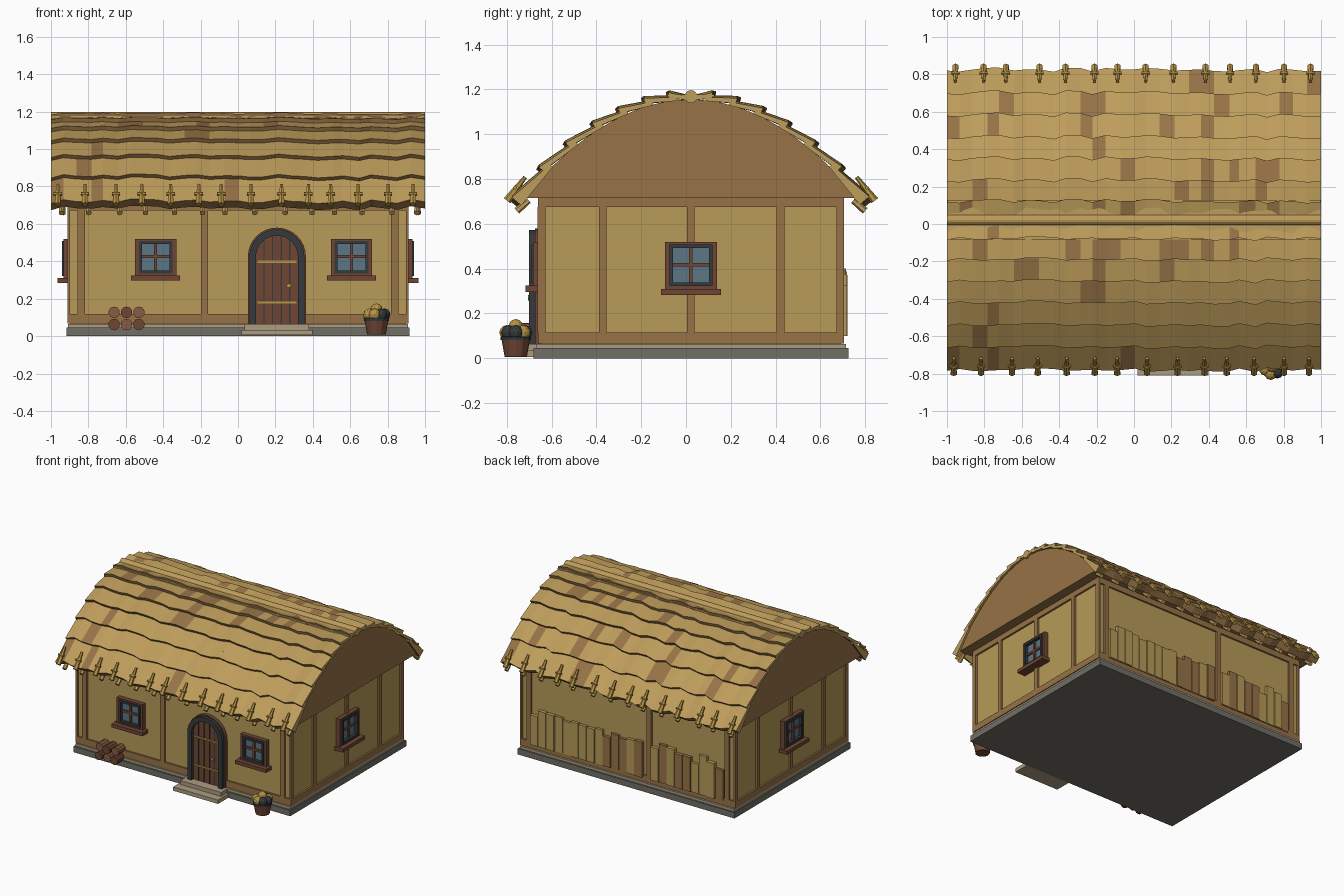
import bpy, bmesh, math, random
from mathutils import Matrix, Vector

random.seed(7)
if "Cube" in bpy.data.objects:
    bpy.data.objects.remove(bpy.data.objects["Cube"])


def material(name, *rgb):
    m = bpy.data.materials.new(name)
    col = [((c / 255 + 0.055) / 1.055) ** 2.4 for c in rgb] + [1]
    m.use_nodes = True
    m.diffuse_color = col
    m.node_tree.nodes["Principled BSDF"].inputs["Base Color"].default_value = col
    return m


STRAW = material("straw", 190, 157, 91)
PLASTER = material("plaster", 183, 155, 88)
TIMBER = material("timber", 151, 115, 70)
REDWOOD = material("red_wood", 110, 70, 52)
SLATE = material("dark_slate", 54, 58, 60)
GLASS = material("glass", 92, 118, 134)
STONE = material("stone", 112, 110, 102)
STEP = material("pale_stone", 172, 156, 130)
LOG = material("log_wood", 134, 92, 66)
GOLD = material("gold", 184, 148, 70)

CY = 0.022            # middle of the house in y
FRONT, BACK, SIDE = -0.648, 0.692, 0.898


def finish(name, bm, *mats):
    bmesh.ops.recalc_face_normals(bm, faces=bm.faces)
    me = bpy.data.meshes.new(name)
    bm.to_mesh(me)
    bm.free()
    for m in mats:
        me.materials.append(m)
    ob = bpy.data.objects.new(name, me)
    bpy.context.collection.objects.link(ob)
    return ob


def box(name, x, y, z, mat, mtx=Matrix()):
    bm = bmesh.new()
    size = Matrix.Diagonal((x[1] - x[0], y[1] - y[0], z[1] - z[0], 1))
    mid = Matrix.Translation((sum(x) / 2, sum(y) / 2, sum(z) / 2))
    bmesh.ops.create_cube(bm, size=1, matrix=mtx @ mid @ size)
    return finish(name, bm, mat)


def rod(name, a, b, r1, r2, mat, sides=10):
    a, b = Vector(a), Vector(b)
    bm = bmesh.new()
    turn = (b - a).to_track_quat('Z', 'Y').to_matrix().to_4x4()
    bmesh.ops.create_cone(bm, cap_ends=True, segments=sides, radius1=r1, radius2=r2,
                          depth=(b - a).length, matrix=Matrix.Translation((a + b) / 2) @ turn)
    return finish(name, bm, mat)


def prism(name, pts, place, a, b, mat):
    # extrude a flat outline between two depths
    bm = bmesh.new()
    f = bm.faces.new([bm.verts.new(place(p, a)) for p in pts])
    ext = bmesh.ops.extrude_face_region(bm, geom=[f])["geom"]
    move = Vector(place(pts[0], b)) - Vector(place(pts[0], a))
    bmesh.ops.translate(bm, vec=move, verts=[v for v in ext if isinstance(v, bmesh.types.BMVert)])
    return finish(name, bm, mat)


# Foundation and walls
box("foundation", (-0.918, 0.918), (-0.68, 0.725), (0, 0.045), STONE)
box("plinth", (-0.908, 0.908), (-0.668, 0.714), (0.045, 0.064), STEP)
box("walls", (-SIDE, SIDE), (FRONT, BACK), (0.06, 0.72), PLASTER)

# Timber frame on the long walls
for side, y in (("front", (FRONT - 0.013, FRONT)), ("back", (BACK, BACK + 0.013))):
    for x in (-0.838, -0.18, 0.838):
        box(side + "_post", (x - 0.019, x + 0.019), y, (0.115, 0.675), TIMBER)
    box(side + "_sill_beam", (-0.912, 0.912), y, (0.067, 0.118), TIMBER)
    box(side + "_top_beam", (-0.912, 0.912), y, (0.673, 0.718), TIMBER)

# Timber frame on the end walls
for side, s in (("left", 1), ("right", -1)):
    x = sorted((s * SIDE, s * (SIDE + 0.014)))
    for y in (-0.645, -0.372, CY, 0.422, 0.689):
        box(side + "_post", x, (y - 0.017, y + 0.017), (0.115, 0.675), TIMBER)
    box(side + "_sill_beam", x, (-0.661, 0.705), (0.067, 0.115), TIMBER)
    box(side + "_top_beam", x, (-0.661, 0.705), (0.675, 0.718), TIMBER)


# Windows: built facing -y, then turned onto their wall
def window(name, loc, angle, w, h, sill_w):
    m = Matrix.Translation(loc) @ Matrix.Rotation(angle, 4, 'Z')

    def ring(part, w, h, t, depth, mat):
        for s in (-1, 1):
            box(part, sorted((s * w, s * (w - t))), (-depth, 0), (-h, h), mat, m)
            box(part, (t - w, w - t), (-depth, 0), sorted((s * h, s * (h - t))), mat, m)
    ring(name + "_surround", w, h, 0.022, 0.034, REDWOOD)
    ring(name + "_casing", w - 0.02, h - 0.012, 0.016, 0.042, SLATE)
    box(name + "_glass", (0.03 - w, w - 0.03), (-0.018, 0), (0.02 - h, h - 0.02), GLASS, m)
    box(name + "_bar_upright", (-0.008, 0.008), (-0.03, 0), (0.025 - h, h - 0.025), REDWOOD, m)
    box(name + "_bar_cross", (0.034 - w, w - 0.034), (-0.03, 0), (-0.005, 0.011), REDWOOD, m)
    box(name + "_sill", (-sill_w, sill_w), (-0.068, 0), (-h - 0.027, -h), REDWOOD, m)


window("front_window_right", (-0.44, FRONT, 0.422), 0, 0.11, 0.098, 0.131)
window("front_window_left", (0.607, FRONT, 0.422), 0, 0.11, 0.098, 0.131)
window("left_window", (SIDE, CY, 0.415), math.pi / 2, 0.116, 0.105, 0.134)
window("right_window", (-SIDE, CY, 0.415), -math.pi / 2, 0.116, 0.105, 0.134)

# Arched door
DX, SPRING = 0.208, 0.425


def arch(name, r, front, mat, inner=0):
    def arc(rad):
        return [(DX + rad * math.cos(math.pi * i / 16), SPRING + rad * math.sin(math.pi * i / 16))
                for i in range(17)]
    pts = [(DX + r, 0.062)] + arc(r) + [(DX - r, 0.062)]
    if inner:
        pts += [(DX - inner, 0.062)] + arc(inner)[::-1] + [(DX + inner, 0.062)]
    prism(name, pts, lambda p, d: (p[0], d, p[1]), FRONT, front, mat)


arch("door_rim", 0.155, -0.675, REDWOOD, 0.146)
arch("door_frame", 0.147, -0.7, SLATE, 0.112)
arch("door_leaf", 0.114, -0.676, REDWOOD)
for x in (-0.069, -0.023, 0.023, 0.069):
    top = SPRING + math.sqrt(0.112 ** 2 - x * x)
    box("door_groove", (DX + x - 0.003, DX + x + 0.003), (-0.679, -0.67), (0.065, top), SLATE)
for z in (0.18, 0.398):
    box("door_strap", (DX - 0.105, DX + 0.105), (-0.684, -0.67), (z - 0.006, z + 0.006), GOLD)
rod("door_knob", (0.272, -0.67, 0.27), (0.272, -0.705, 0.27), 0.009, 0.012, GOLD)
box("lower_step", (0.018, 0.398), (-0.81, -0.66), (0.005, 0.034), STEP)
box("upper_step", (0.035, 0.38), (-0.748, -0.64), (0.034, 0.064), STEP)

# Roof body under a parabolic curve
TOP, BEND = 1.155, 0.78


def roof_point(x, s, d, lift):
    n = Vector((0, 2 * BEND * d, 1)).normalized() * lift
    return (x, CY + s * (d + n.y), TOP - BEND * d * d + n.z)


curve = [(CY + 0.75 * i / 16, TOP - BEND * (0.75 * i / 16) ** 2) for i in range(-16, 17)]
prism("roof_body", curve, lambda p, d: (d, p[0], p[1]), -0.985, 0.985, TIMBER)

# Overlapping tiles with wavy column edges; lower ends show timber
ROWS = [0.0, 0.095, 0.2, 0.31, 0.42, 0.535, 0.65, 0.77]
COLS = 28
edges = [-1 + 2 * k / COLS + (random.uniform(-0.01, 0.01) if 0 < k < COLS else 0)
         for k in range(COLS + 1)]
for side, s in (("front", -1), ("back", 1)):
    bm = bmesh.new()
    slide = [random.uniform(-0.011, 0.011) for _ in edges]
    wave = [random.uniform(-0.004, 0.006) for _ in edges]
    for i in range(len(ROWS) - 1):
        last = i == len(ROWS) - 2
        for k in range(COLS):
            v = []
            for e in (k, k + 1):
                upper, lower = max(ROWS[i] - 0.03, 0.015), ROWS[i + 1] + slide[e]
                for d, lift in ((upper, 0.0), (upper, 0.016), (lower, 0.042),
                                (lower, -0.014 if last else 0.017)):
                    v.append(bm.verts.new(roof_point(edges[e], s, d, lift + wave[e])))
            brown = random.random() < 0.12
            for a in range(4):
                b = (a + 1) % 4
                f = bm.faces.new((v[a], v[b], v[b + 4], v[a + 4]))
                f.material_index = 1 if brown or a == 2 else 0
            bm.faces.new(v[:4])
            bm.faces.new(v[4:])
    finish(side + "_roof_tiles", bm, STRAW, TIMBER)

    # Straw tufts tied along the eave
    for k in range(14):
        x = -0.965 + k * 0.1475 + random.uniform(-0.02, 0.02)
        x = min(x, 0.965)
        rod("eave_tuft", roof_point(x, s, 0.7, 0.054), roof_point(x, s, 0.785, 0.046),
            0.009, 0.019, GOLD, 6)
        rod("eave_tie", roof_point(x - 0.022, s, 0.742, 0.056),
            roof_point(x + 0.022, s, 0.742, 0.056), 0.009, 0.009, GOLD, 6)
        rod("eave_peg", roof_point(x + 0.02, s, 0.745, -0.028),
            roof_point(x + 0.02, s, 0.79, -0.016), 0.013, 0.016, STRAW, 6)
rod("ridge_pole", (-1, CY, 1.168), (1, CY, 1.168), 0.029, 0.029, STRAW, 14)
for s in (-1, 1):
    box("ridge_board", (-0.998, 0.998), sorted((CY + s * 0.02, CY + s * 0.105)),
        (1.166, 1.178), STRAW)

# Plank fence along the back wall
x, n = -0.81, 0
while x < 0.8:
    if abs(x + 0.147) > 0.001 and not -0.265 < x < -0.16:
        tall = 0.36 + 0.025 * math.sin(n * 1.3) + random.uniform(-0.03, 0.03)
        box("back_plank", (x, x + 0.064), (BACK, BACK + random.uniform(0.016, 0.03)),
            (0.1, tall), random.choice((PLASTER, PLASTER, TIMBER)))
    x, n = x + 0.068, n + 1

# Log pile by the front wall
for col in range(3):
    for row in range(2):
        lx, lz = -0.662 + col * 0.066, 0.062 + row * 0.065
        rod("log", (lx, -0.745 + 0.012 * ((col + row) % 2), lz), (lx, FRONT, lz), 0.031, 0.031,
            LOG if (col + row) % 2 else REDWOOD, 10)

# Bucket of produce
BX, BY = 0.74, -0.76
rod("bucket", (BX, BY, 0.008), (BX, BY, 0.088), 0.05, 0.064, REDWOOD, 12)
rod("bucket_rim", (BX, BY, 0.082), (BX, BY, 0.096), 0.067, 0.068, SLATE, 12)
for k in range(8):
    a = k * math.tau / 7
    r, z = (0.042, 0.115) if k < 7 else (0, 0.142)
    bm = bmesh.new()
    bmesh.ops.create_icosphere(bm, subdivisions=2, radius=0.033, matrix=Matrix.Translation(
        (BX + r * math.cos(a), BY + r * math.sin(a), z)))
    finish("produce", bm, SLATE if k in (0, 2, 6) else GOLD)
